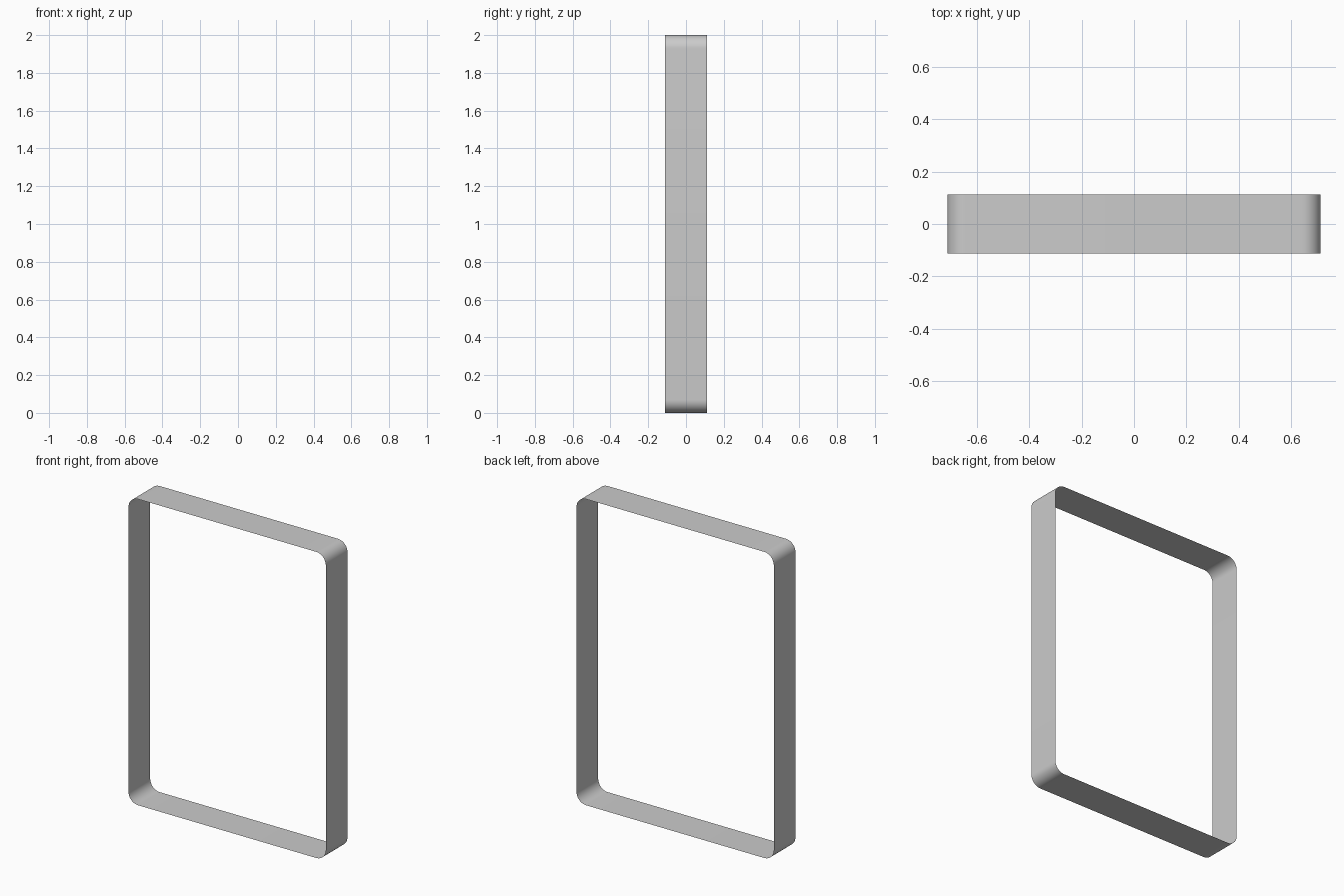
import bpy, bmesh, math

if "Cube" in bpy.data.objects:
    bpy.data.objects.remove(bpy.data.objects["Cube"])

HALF_W, HEIGHT, HALF_D, R, SEG = 0.713, 2.0, 0.112, 0.07, 12

# Rounded rectangle outline in x/z
outline = []
for i, (sx, sz) in enumerate([(1, 1), (-1, 1), (-1, -1), (1, -1)]):
    cx = sx * (HALF_W - R)
    cz = HEIGHT / 2 + sz * (HEIGHT / 2 - R)
    for k in range(SEG + 1):
        a = math.pi / 2 * (i + k / SEG)
        outline.append((cx + R * math.cos(a), cz + R * math.sin(a)))

# Thin open band swept along y, normals outward
bm = bmesh.new()
front = [bm.verts.new((x, -HALF_D, z)) for x, z in outline]
back = [bm.verts.new((x, HALF_D, z)) for x, z in outline]
n = len(outline)
for i in range(n):
    j = (i + 1) % n
    bm.faces.new((front[i], back[i], back[j], front[j])).smooth = True
bm.normal_update()

mesh = bpy.data.meshes.new("frame_band")
bm.to_mesh(mesh)
bm.free()
band = bpy.data.objects.new("frame_band", mesh)
bpy.context.collection.objects.link(band)
